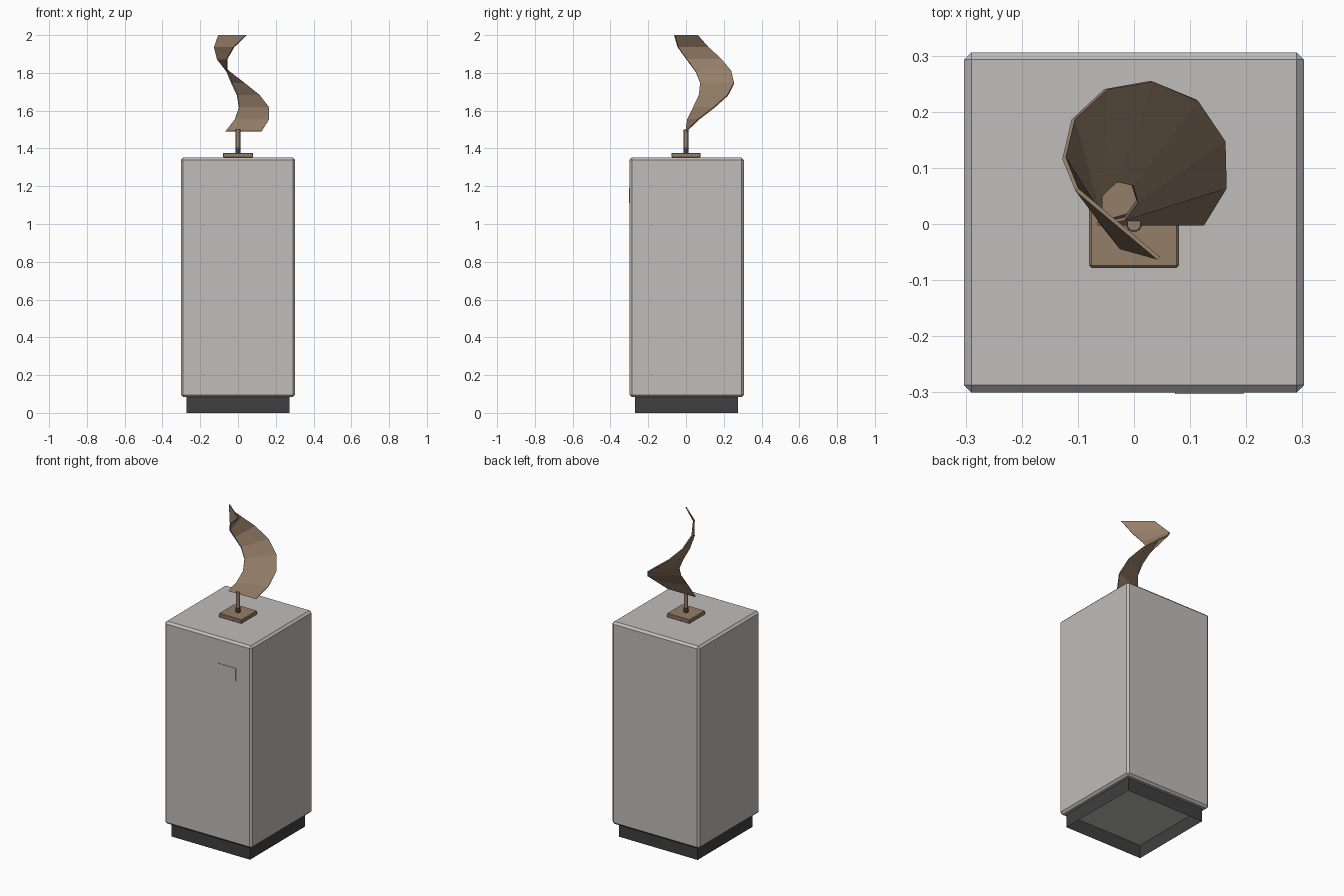
import bpy, bmesh, math
from mathutils import Vector

cube = bpy.data.objects.get("Cube")
if cube:
    bpy.data.objects.remove(cube, do_unlink=True)


def material(name, rgb):
    m = bpy.data.materials.new(name)
    m.use_nodes = True
    color = (*rgb, 1)
    m.diffuse_color = color
    node = next(n for n in m.node_tree.nodes if n.type == 'BSDF_PRINCIPLED')
    node.inputs["Base Color"].default_value = color
    return m


stone = material("pale grey stone", (0.52, 0.51, 0.50))
charcoal = material("charcoal", (0.05, 0.05, 0.05))
bronze = material("brown bronze", (0.30, 0.21, 0.138))


def add_object(name, bm, mat):
    bmesh.ops.recalc_face_normals(bm, faces=bm.faces)
    mesh = bpy.data.meshes.new(name)
    bm.to_mesh(mesh)
    bm.free()
    mesh.materials.append(mat)
    obj = bpy.data.objects.new(name, mesh)
    bpy.context.collection.objects.link(obj)
    return obj


def box(name, low, high, mat, bevel=0, open_bottom=False):
    bm = bmesh.new()
    bmesh.ops.create_cube(bm, size=1)
    low, high = Vector(low), Vector(high)
    for v in bm.verts:
        v.co = (low + high) / 2 + v.co * (high - low)
    if open_bottom:
        bm.normal_update()
        under = [f for f in bm.faces if f.normal.z < -0.9]
        bmesh.ops.delete(bm, geom=under, context='FACES_ONLY')
    obj = add_object(name, bm, mat)
    if bevel:
        mod = obj.modifiers.new("edge bevel", 'BEVEL')
        mod.width = bevel
        mod.segments = 1
    return obj


def cylinder(name, radius, bottom, top, mat, sides=16):
    bm = bmesh.new()
    bmesh.ops.create_cone(bm, cap_ends=True, segments=sides, radius1=radius,
                          radius2=radius, depth=top - bottom)
    bmesh.ops.translate(bm, verts=bm.verts, vec=(0, 0, (top + bottom) / 2))
    obj = add_object(name, bm, mat)
    for p in obj.data.polygons:
        p.use_smooth = abs(p.normal.z) < 0.5
    return obj


# Plinth on a recessed, hollow toe kick
box("toe_kick", (-0.273, -0.271, 0), (0.273, 0.275, 0.085), charcoal, open_bottom=True)
box("plinth", (-0.303, -0.300, 0.083), (0.303, 0.306, 1.352), stone, bevel=0.013)
box("label_plate", (0.073, -0.303, 1.11), (0.195, -0.299, 1.19), stone)

# Mount for the sculpture
box("mount_base", (-0.08, -0.078, 1.352), (0.08, 0.078, 1.377), bronze, bevel=0.004)
cylinder("rod_collar", 0.014, 1.375, 1.405, charcoal)
cylinder("rod", 0.012, 1.375, 1.50, bronze)

# Twisted ribbon: a straight rung turns as it climbs round a circle
STEPS = 8
bm = bmesh.new()
rungs = []
for i in range(STEPS + 1):
    orbit = math.radians(-70 + 40 * i)
    turn = math.radians(17.5 * i)
    centre = Vector((0.085 * math.cos(orbit), 0.08 + 0.085 * math.sin(orbit),
                     1.49 + 0.51 * i / STEPS))
    half = 0.095 * Vector((math.cos(turn), math.sin(turn), 0))
    rungs.append((bm.verts.new(centre - half), bm.verts.new(centre + half)))
for (a, b), (c, d) in zip(rungs, rungs[1:]):
    bm.faces.new((a, b, d, c))
ribbon = add_object("ribbon_sculpture", bm, bronze)
solid = ribbon.modifiers.new("thickness", 'SOLIDIFY')
solid.thickness = 0.007
solid.offset = 0
